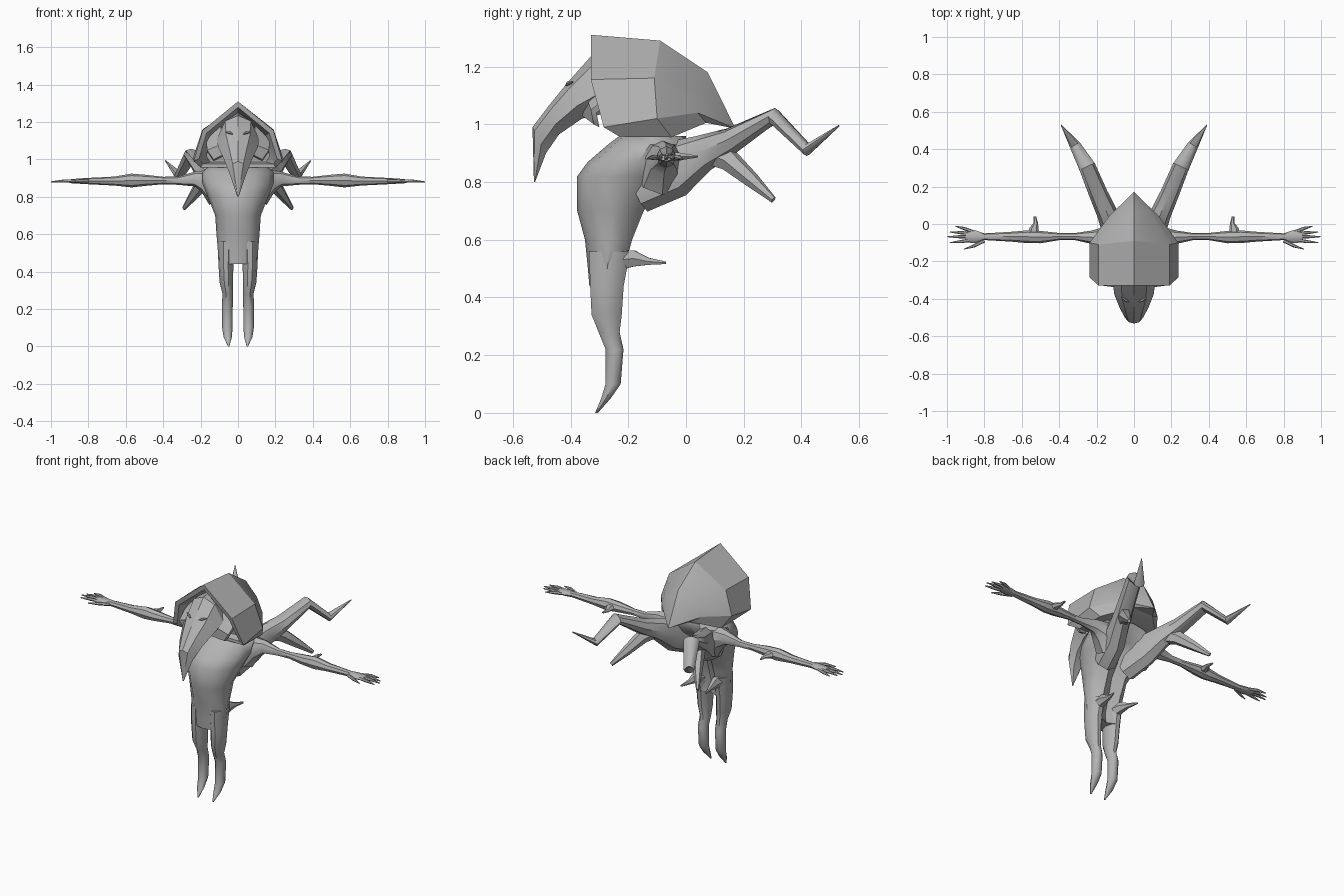
import bpy, bmesh, math
from mathutils import Vector

grey = bpy.data.materials.new("plain grey")
grey.diffuse_color = (0.45, 0.45, 0.45, 1)


def loft(name, rings, mirror=False, angle=40):
    """Skin equal-length closed rings, cap both ends, optionally mirror in x."""
    bm = bmesh.new()
    vs = [[bm.verts.new(p) for p in r] for r in rings]
    n = len(rings[0])
    for a, b in zip(vs, vs[1:]):
        for i in range(n):
            j = (i + 1) % n
            bm.faces.new((a[i], a[j], b[j], b[i]))
    bm.faces.new(vs[0])
    bm.faces.new(vs[-1])
    bmesh.ops.remove_doubles(bm, verts=bm.verts, dist=0.0005)
    bmesh.ops.recalc_face_normals(bm, faces=bm.faces)
    me = bpy.data.meshes.new(name)
    bm.to_mesh(me)
    bm.free()
    ob = bpy.data.objects.new(name, me)
    bpy.context.collection.objects.link(ob)
    me.materials.append(grey)
    bpy.ops.object.select_all(action='DESELECT')
    bpy.context.view_layer.objects.active = ob
    ob.select_set(True)
    bpy.ops.object.shade_smooth_by_angle(angle=math.radians(angle))
    if mirror:
        ob.modifiers.new("mirror", 'MIRROR')
    return ob


def level_ring(cx, z, w, yf, yb, n=12, groove=0):
    """Horizontal oval; groove pulls the middle of the back forward."""
    pts = []
    for i in range(n):
        a = 2 * math.pi * i / n
        x, y = math.cos(a), math.sin(a)
        yy = (yf + yb) / 2 + y * (yb - yf) / 2
        if y > 0.99:
            yy -= groove
        pts.append((cx + w * x, yy, z))
    return pts


def limb(name, stations, n=8):
    """Tapered tube: stations are x, y, z, sideways radius, upright radius."""
    pts = [Vector(s[:3]) for s in stations]
    rings = []
    for i, s in enumerate(stations):
        t = (pts[min(i + 1, len(pts) - 1)] - pts[max(i - 1, 0)]).normalized()
        side = t.cross(Vector((0, 0, 1))).normalized()
        up = side.cross(t)
        rings.append([pts[i] + side * math.cos(2 * math.pi * k / n) * s[3]
                      + up * math.sin(2 * math.pi * k / n) * s[4] for k in range(n)])
    return loft(name, rings, True)


# Torso, grooved down the back
loft("torso", [level_ring(0, *r[:4], groove=r[4]) for r in (
    (.96, .16, -.23, .0, 0), (.93, .19, -.27, .02, .03), (.87, .19, -.34, .01, .07),
    (.82, .17, -.377, -.03, .08), (.70, .122, -.377, -.13, .06),
    (.60, .115, -.35, -.175, .04), (.50, .107, -.34, -.205, .04), (.44, .092, -.335, -.21, .03))])

# Legs with pointed feet, and heel spurs behind the thighs
loft("leg", [level_ring(*r, n=10) for r in (
    (.062, .56, .046, -.34, -.19), (.065, .44, .04, -.335, -.213), (.062, .34, .036, -.33, -.22),
    (.055, .28, .028, -.305, -.228), (.057, .22, .029, -.28, -.215), (.057, .10, .028, -.28, -.225),
    (.055, .05, .022, -.295, -.26), (.05, 0, .004, -.315, -.305))], True)
limb("thigh_spur", [(.06, -.23, .53, .035, .04), (.065, -.18, .535, .025, .032),
                    (.07, -.13, .525, .014, .014), (.085, -.07, .52, .003, .005)], 6)

# Arms, with a flared shoulder
limb("arm", [(.10, -.09, .84, .09, .10), (.17, -.08, .885, .065, .065), (.23, -.07, .895, .035, .04),
             (.32, -.067, .886, .018, .022), (.40, -.067, .887, .019, .02), (.50, -.07, .888, .033, .03),
             (.57, -.068, .887, .034, .037), (.66, -.068, .884, .026, .024),
             (.80, -.068, .884, .018, .017), (.85, -.068, .884, .035, .014), (.90, -.068, .883, .03, .01)])
limb("elbow_spur", [(.535, -.07, .888, .03, .02), (.535, -.025, .888, .025, .016),
                    (.525, .005, .888, .012, .01), (.53, .04, .888, .007, .004)], 6)

# Fingers and thumb
for i, (by, tx, ty) in enumerate(((-.042, .955, -.012), (-.052, .985, -.043), (-.068, 1.0, -.068),
                                  (-.084, .985, -.1), (-.09, .91, -.135))):
    bx = .80 if i == 4 else .86
    mx, my = (bx + tx) / 2, by * .4 + ty * .6
    limb("thumb" if i == 4 else "finger", [(bx, by, .884, .009, .009), (mx, my, .885, .009, .009),
                                           (tx, ty, .88, .002, .003)], 6)

# Jointed rear limbs and their lower prongs
limb("rear_limb", [(.07, -.17, .79, .07, .10), (.105, -.04, .845, .065, .10), (.145, .06, .90, .055, .065),
                   (.19, .16, .945, .05, .045), (.25, .305, 1.027, .045, .03),
                   (.315, .42, .912, .03, .022), (.39, .53, .995, .002, .003)])
limb("rear_prong", [(.14, .07, .91, .04, .05), (.19, .15, .875, .035, .04),
                    (.24, .23, .805, .025, .027), (.29, .303, .738, .008, .012)], 6)


# Hood: each half section runs apex, shoulder, side, bottom
def hood_ring(half):
    return half + [(-x, y, z) for x, y, z in reversed(half[1:])]


tip = [(0, .172, .985)] * 4
loft("hood", [hood_ring(h) for h in (
    [(0, -.22, 1.25), (.14, -.22, 1.12), (.17, -.20, 1.02), (.15, -.19, .985)],
    [(0, -.325, 1.278), (.168, -.325, 1.14), (.208, -.285, 1.005), (.19, -.23, .975)],
    [(0, -.33, 1.31), (.19, -.33, 1.155), (.237, -.285, .99), (.2, -.23, .957)],
    [(0, -.09, 1.29), (.19, -.11, 1.16), (.237, -.10, 1.02), (.2, -.05, .955)],
    [(0, .075, 1.18), (.085, .06, 1.11), (.135, .04, 1.04), (.075, .07, 1.005)],
    tip)], angle=25)


# Hooked beak face: width, ridge y z, underside y z
def face_ring(w, ty, tz, by, bz):
    def mid(f):
        return ty + (by - ty) * f, tz + (bz - tz) * f
    a, b = mid(.15), mid(.65)
    return [(0, ty, tz), (w * .6, *a), (w, *b), (w * .5, by, bz),
            (-w * .5, by, bz), (-w, *b), (-w * .6, *a)]


loft("beak_face", [face_ring(*r) for r in (
    (.09, -.21, 1.25, -.20, 1.03), (.115, -.33, 1.235, -.29, 1.035), (.105, -.41, 1.145, -.36, 1.02),
    (.075, -.475, 1.065, -.44, .965), (.048, -.532, .99, -.485, .90), (.003, -.527, .80, -.523, .80))], angle=30)

# Side flaps between face and hood
loft("face_flap", [[(.09, -.25, 1.19), (.17, -.26, 1.10), (.17, -.24, 1.09), (.09, -.23, 1.18)],
                   [(.09, -.34, 1.08), (.165, -.33, 1.05), (.165, -.31, 1.04), (.09, -.32, 1.07)],
                   [(.07, -.36, 1.03), (.13, -.32, 1.0), (.13, -.30, .99), (.07, -.33, 1.02)]], True)

# Narrow eyelids
limb("eyelid", [(.028, -.416, 1.135, .003, .003), (.045, -.408, 1.142, .008, .007),
                (.066, -.393, 1.147, .003, .003)], 6)
